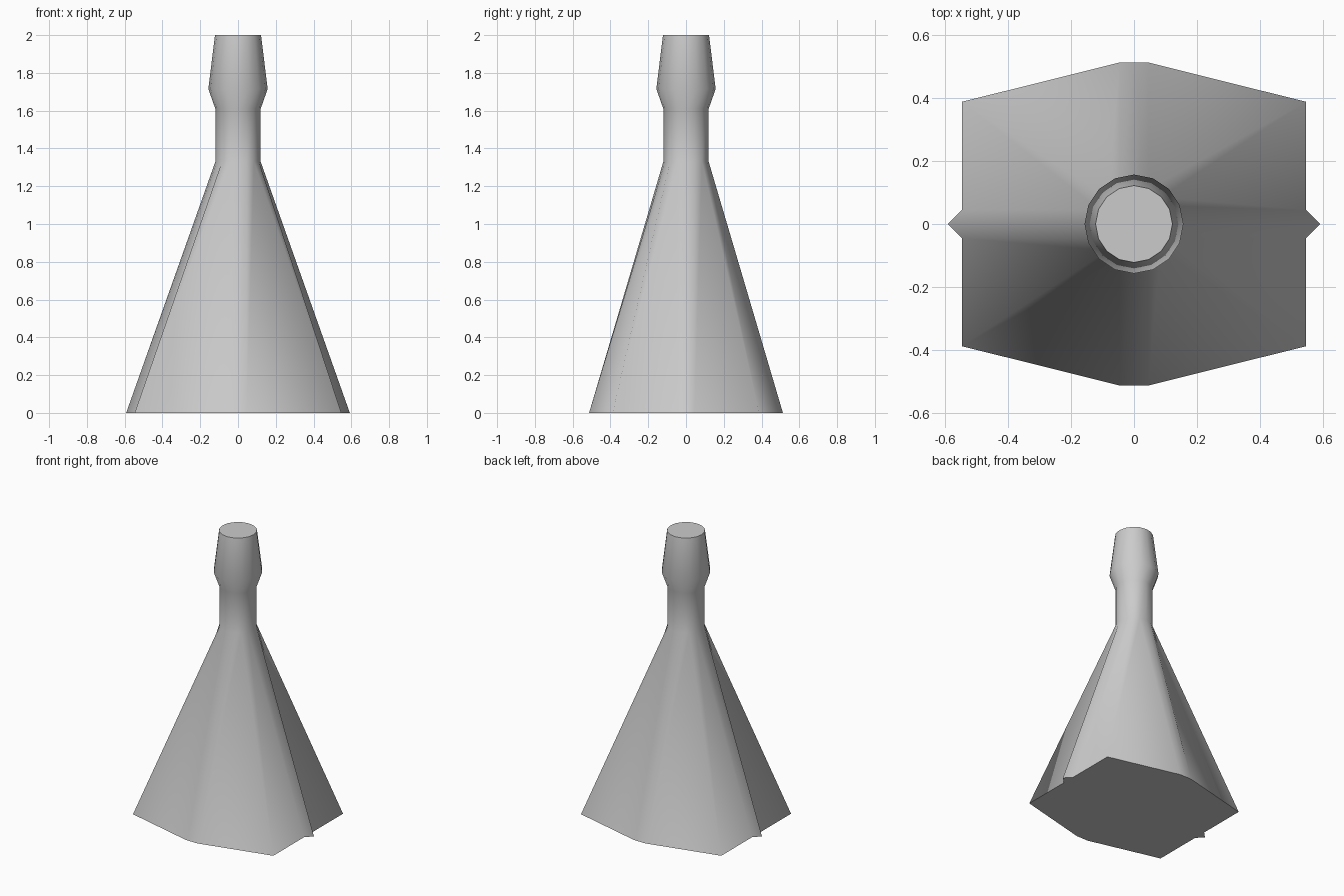
import bpy, bmesh
from math import cos, sin, tau

cube = bpy.data.objects.get("Cube")
if cube:
    bpy.data.objects.remove(cube)

# Material
mat = bpy.data.materials.new("plain_grey")
mat.use_nodes = True
grey = (0.6, 0.6, 0.6, 1)
mat.diffuse_color = grey
mat.node_tree.nodes["Principled BSDF"].inputs["Base Color"].default_value = grey

SIDES = 16


def circle(radius):
    return [(radius * cos(tau * i / SIDES), radius * sin(tau * i / SIDES)) for i in range(SIDES)]


# Base outline: one quadrant from the side ridge to the back, mirrored round
quadrant = [(0.592, 0), (0.547, 0.045), (0.547, 0.388), (0.045, 0.513), (0, 0.513)]
half = quadrant + [(-x, y) for x, y in quadrant[-2::-1]]
base = half + [(x, -y) for x, y in half[-2:0:-1]]

# Flared skirt, straight neck and tapered tip, lofted ring by ring
sections = [(base, 0), (circle(0.12), 1.33), (circle(0.12), 1.61),
            (circle(0.157), 1.715), (circle(0.122), 2)]
bm = bmesh.new()
rings = [[bm.verts.new((x, y, z)) for x, y in outline] for outline, z in sections]
for low, high in zip(rings, rings[1:]):
    for i in range(SIDES):
        j = (i + 1) % SIDES
        bm.faces.new((low[i], low[j], high[j], high[i])).smooth = True

# Flat caps with crisp rims
for ring in (rings[0][::-1], rings[-1]):
    cap = bm.faces.new(ring)
    for edge in cap.edges:
        edge.smooth = False

mesh = bpy.data.meshes.new("flared_nozzle")
bm.to_mesh(mesh)
bm.free()
mesh.materials.append(mat)
bpy.context.collection.objects.link(bpy.data.objects.new("flared_nozzle", mesh))
